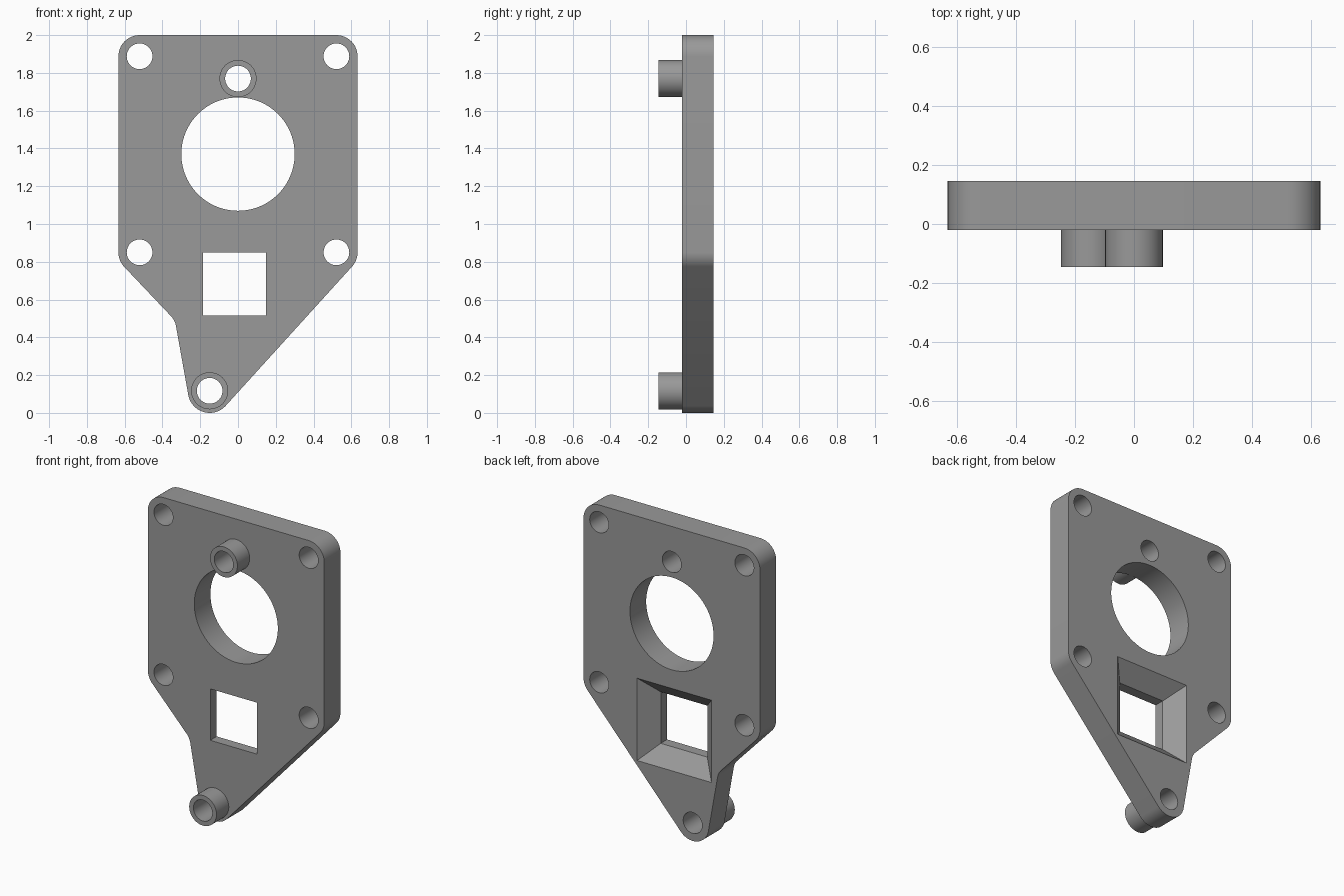
import bpy, bmesh, math

if "Cube" in bpy.data.objects:
    bpy.data.objects.remove(bpy.data.objects["Cube"])

FRONT, BACK, TIP = -0.02, 0.146, -0.146
HOLE, BOSS = 0.068, 0.098

metal = bpy.data.materials.new("plain grey")
metal.diffuse_color = (0.32, 0.32, 0.32, 1)
metal.use_nodes = True
metal.node_tree.nodes["Principled BSDF"].inputs["Base Color"].default_value = metal.diffuse_color


def arc(cx, cz, r, a0, a1, n=12):
    """Points (x, z) along an arc, angles in degrees."""
    angles = [math.radians(a0 + (a1 - a0) * i / n) for i in range(n + 1)]
    return [(cx + r * math.cos(a), cz + r * math.sin(a)) for a in angles]


def circle(cx, cz, r, n=48):
    return arc(cx, cz, r, 0, 360, n)[:-1]


def square(cx, cz, h):
    return [(cx - h, cz - h), (cx + h, cz - h), (cx + h, cz + h), (cx - h, cz + h)]


def ring(bm, pts, y):
    """Closed edge loop at depth y."""
    vs = [bm.verts.new((x, y, z)) for x, z in pts]
    es = [bm.edges.new((vs[i - 1], vs[i])) for i in range(len(vs))]
    return vs, es


def walls(bm, rings):
    """Join successive rings with quads."""
    for (a, _), (b, _) in zip(rings, rings[1:]):
        for i in range(len(a)):
            bm.faces.new((a[i - 1], a[i], b[i], b[i - 1]))


def finish(bm, name):
    bmesh.ops.recalc_face_normals(bm, faces=bm.faces)
    mesh = bpy.data.meshes.new(name)
    bm.to_mesh(mesh)
    bm.free()
    mesh.materials.append(metal)
    obj = bpy.data.objects.new(name, mesh)
    bpy.context.collection.objects.link(obj)
    bpy.ops.object.select_all(action='DESELECT')
    obj.select_set(True)
    bpy.context.view_layer.objects.active = obj
    bpy.ops.object.shade_smooth_by_angle(angle=math.radians(30))


# Plate outline: four rounded corners, a concave bend and a rounded tip
outline = (arc(0.521, 1.888, 0.112, 0, 90) + arc(-0.521, 1.888, 0.112, 90, 180)
           + arc(-0.521, 0.85, 0.112, 180, 222.4)
           + arc(-0.427, 0.443, 0.1, 42.4, 10.2)
           + arc(-0.15, 0.115, 0.115, 190.2, 317.6, 20)
           + arc(0.521, 0.85, 0.112, 317.6, 360))
bosses = {"upper_boss": (0.0, 1.77), "lower_boss": (-0.15, 0.117)}

# Plate: each opening is a chain of rings running from front to back
bm = bmesh.new()
chains = [[(outline, FRONT), (outline, BACK)]]
for x in (-0.521, 0.521):
    for z in (0.85, 1.888):
        hole = circle(x, z, HOLE)
        chains.append([(hole, FRONT), (hole, BACK)])
bore = circle(0, 1.37, 0.3, 96)
chains.append([(bore, FRONT), (bore, BACK)])
# Square window that flares towards the back
window = square(-0.018, 0.682, 0.167)
chains.append([(window, FRONT), (window, 0.046), (square(-0.018, 0.682, 0.267), BACK)])

front_edges, back_edges = [], []
for chain in chains:
    rings = [ring(bm, pts, y) for pts, y in chain]
    walls(bm, rings)
    front_edges += rings[0][1]
    back_edges += rings[-1][1]
# Boss footprints: wide on the front, bore size on the back
for x, z in bosses.values():
    front_edges += ring(bm, circle(x, z, BOSS), FRONT)[1]
    back_edges += ring(bm, circle(x, z, HOLE), BACK)[1]
for edges, side in ((front_edges, -1), (back_edges, 1)):
    bmesh.ops.triangle_fill(bm, use_beauty=True, use_dissolve=False,
                            edges=edges, normal=(0, side, 0))
finish(bm, "plate")

# Hollow bosses, their bore running on through the plate
for name, (x, z) in bosses.items():
    bm = bmesh.new()
    walls(bm, [ring(bm, circle(x, z, r), y) for r, y in
               ((BOSS, FRONT), (BOSS, TIP), (HOLE, TIP), (HOLE, BACK))])
    finish(bm, name)
